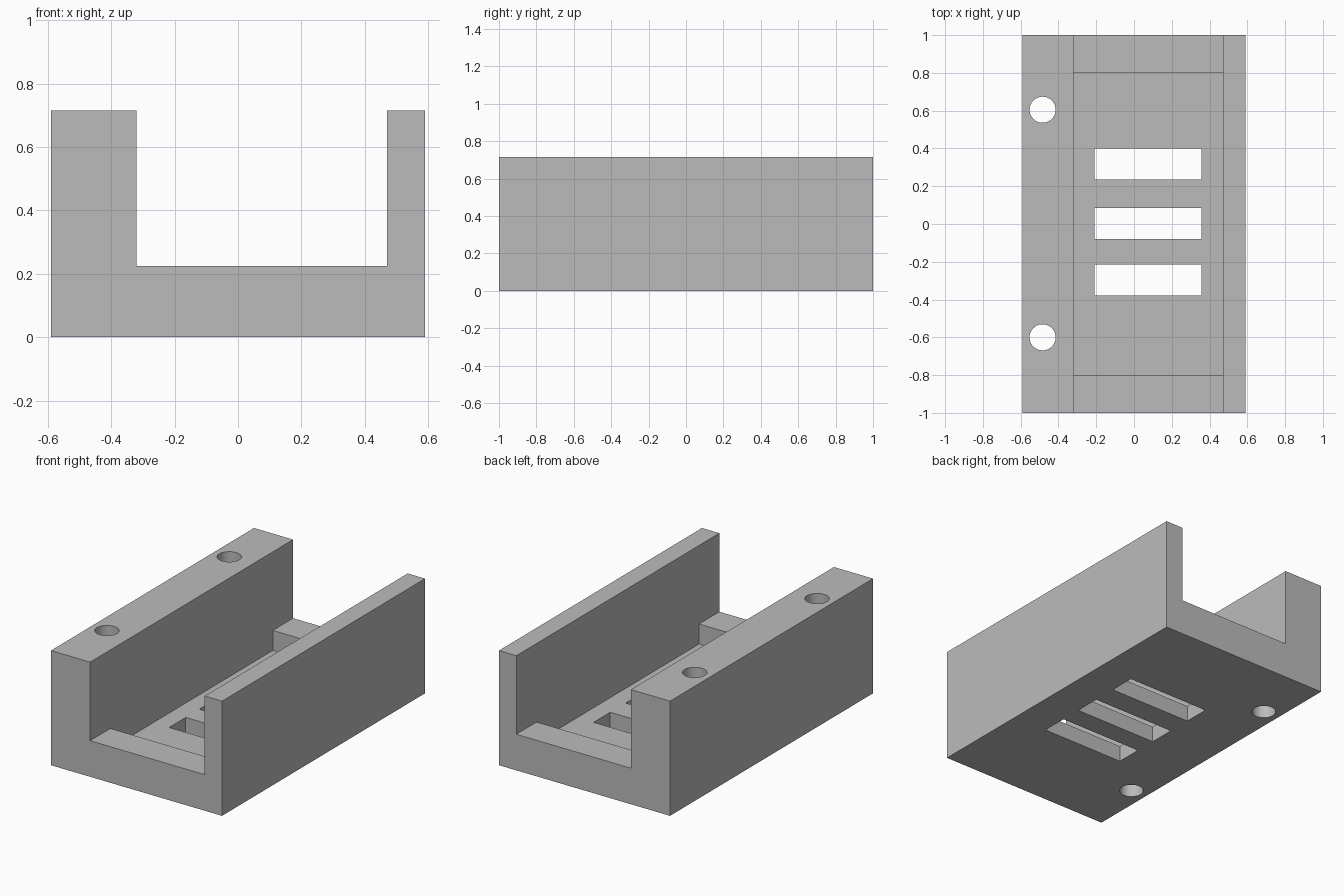
import bpy, bmesh
from mathutils import Matrix, Vector

cube = bpy.data.objects.get("Cube")
if cube:
    bpy.data.objects.remove(cube, do_unlink=True)

# Main dimensions
WIDTH, LENGTH, HEIGHT = 1.18, 2.0, 0.715
LEDGE_Z, FLOOR_Z = 0.225, 0.10
INNER_RIGHT, INNER_LEFT = -0.32, 0.47

grey = bpy.data.materials.new("plain_grey")
grey.use_nodes = True
grey.diffuse_color = (0.5, 0.5, 0.5, 1)
grey.node_tree.nodes["Principled BSDF"].inputs["Base Color"].default_value = (0.5, 0.5, 0.5, 1)


def make_object(name, bm):
    bmesh.ops.recalc_face_normals(bm, faces=bm.faces)
    mesh = bpy.data.meshes.new(name)
    bm.to_mesh(mesh)
    bm.free()
    mesh.materials.append(grey)
    obj = bpy.data.objects.new(name, mesh)
    bpy.context.collection.objects.link(obj)
    return obj


def box(name, low, high):
    low, high = Vector(low), Vector(high)
    bm = bmesh.new()
    bmesh.ops.create_cube(bm, size=1, matrix=Matrix.Translation((low + high) / 2)
                          @ Matrix.Diagonal((*(high - low), 1)))
    return make_object(name, bm)


def cylinder(name, x, y, radius):
    bm = bmesh.new()
    bmesh.ops.create_cone(bm, cap_ends=True, segments=48, radius1=radius, radius2=radius,
                          depth=2, matrix=Matrix.Translation((x, y, HEIGHT / 2)))
    return make_object(name, bm)


def extrude_along_x(name, profile, x0, x1):
    bm = bmesh.new()
    face = bm.faces.new([bm.verts.new((x0, y, z)) for y, z in profile])
    new = bmesh.ops.extrude_face_region(bm, geom=[face])["geom"]
    verts = [v for v in new if isinstance(v, bmesh.types.BMVert)]
    bmesh.ops.translate(bm, verts=verts, vec=(x1 - x0, 0, 0))
    return make_object(name, bm)


# Solid block
body = box("channel_body", (-WIDTH / 2, -LENGTH / 2, 0), (WIDTH / 2, LENGTH / 2, HEIGHT))

# Open channel with a sunken floor between two end ledges
half = [(0.8, FLOOR_Z), (0.8, LEDGE_Z), (1.2, LEDGE_Z), (1.2, 1.0)]
profile = half + [(-y, z) for y, z in reversed(half)]
cutters = [extrude_along_x("channel_cutter", profile, INNER_RIGHT, INNER_LEFT)]

# Three slots through the floor
for y in (-0.297, 0.002, 0.317):
    cutters.append(box("slot_cutter", (-0.21, y - 0.082, -0.3), (0.358, y + 0.082, 0.5)))

# Two bolt holes through the thick wall
for y in (-0.6, 0.605):
    cutters.append(cylinder("bolt_hole_cutter", -0.484, y, 0.069))

bpy.context.view_layer.objects.active = body
for cutter in cutters:
    cutter.hide_render = True
    mod = body.modifiers.new("cut", "BOOLEAN")
    mod.operation = "DIFFERENCE"
    mod.solver = "EXACT"
    mod.object = cutter
    bpy.ops.object.modifier_apply(modifier=mod.name)
    bpy.data.objects.remove(cutter, do_unlink=True)

# Smooth hole walls, sharp edges elsewhere
bpy.ops.object.select_all(action="DESELECT")
body.select_set(True)
bpy.ops.object.shade_smooth_by_angle(angle=0.5)
